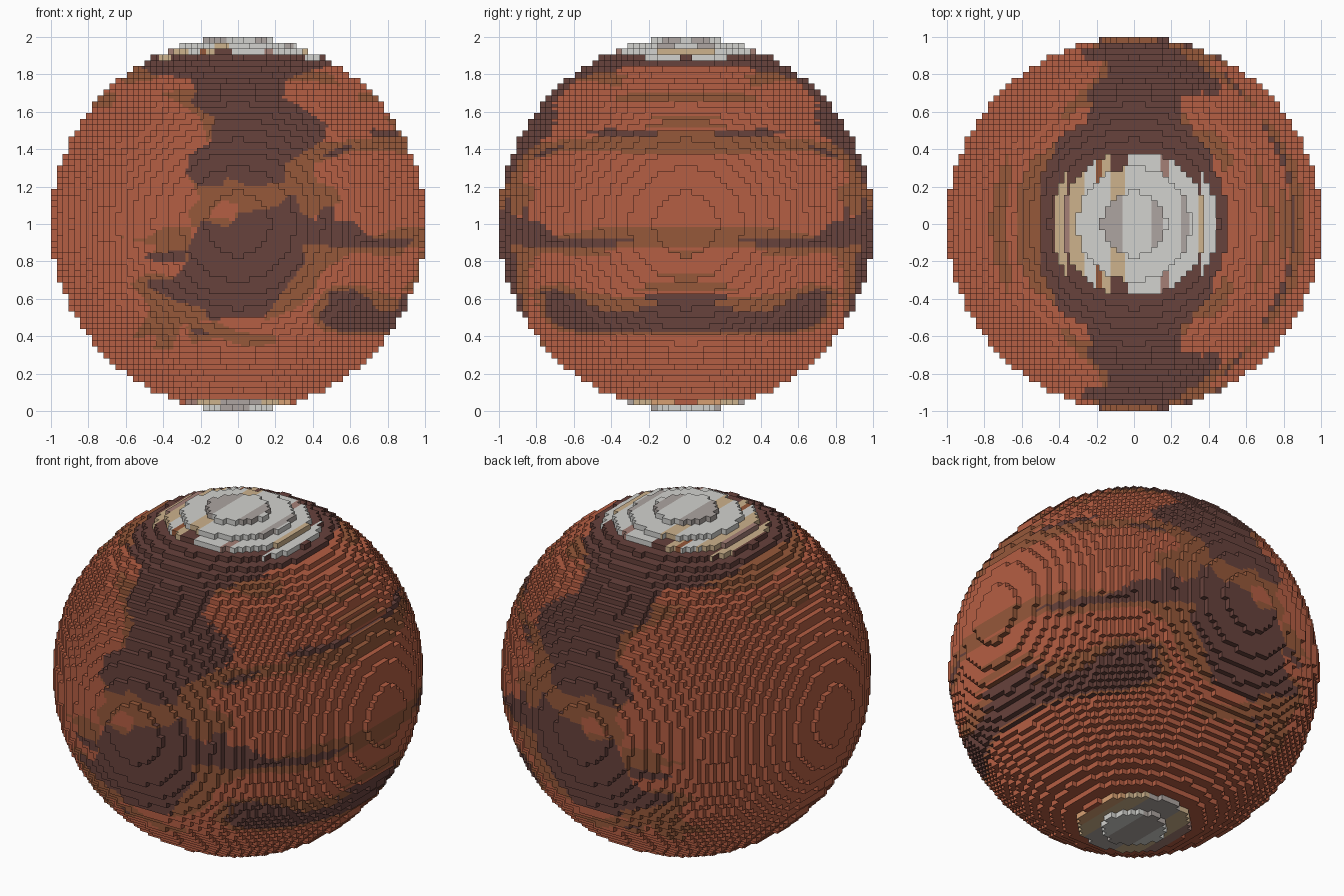
import bpy

N = 64                 # voxels across the ball
V = 2.0 / N            # voxel size
S = 2                  # sub-faces per voxel side, for finer colour edges

# Colours
names = {
    "rust": (0.462, 0.112, 0.056), "brown": (0.305, 0.098, 0.042),
    "dark": (0.136, 0.054, 0.045), "ice": (0.645, 0.645, 0.620),
    "grey_ice": (0.417, 0.376, 0.355), "tan": (0.610, 0.445, 0.262),
    "pink_dust": (0.376, 0.215, 0.181), "peach": (0.680, 0.351, 0.171),
}
index = {}
mats = []
for i, (n, c) in enumerate(names.items()):
    m = bpy.data.materials.new(n)
    m.diffuse_color = (*c, 1)
    mats.append(m)
    index[n] = i

# Surface patches: outlines in x,z, carried straight through from front to back
patches = []


def patch(colour, *pts):
    patches.append((colour, pts, min(p[0] for p in pts), max(p[0] for p in pts),
                    min(p[1] for p in pts), max(p[1] for p in pts)))


# Brown fringe, middle and upper right
patch("brown", (-.28, 1.28), (-.2, 1.14), (-.27, 1.06), (-.24, .98), (.3, .98), (.55, 1.12),
      (.52, 1.2), (.42, 1.22), (.4, 1.32), (.62, 1.39), (.92, 1.4), (.86, 1.5),
      (.68, 1.45), (.45, 1.44), (.35, 1.4), (.2, 1.3))
patch("brown", (.85, 1.38), (.83, 1.52), (.78, 1.58), (.9, 1.58), (.97, 1.38))
patch("brown", (.64, 1.65), (.64, 1.7), (.77, 1.7), (.79, 1.65))
patch("brown", (.24, 1.76), (.3, 1.84), (.5, 1.8), (.55, 1.74), (.35, 1.77))
# Brown fringe, lower right
patch("brown", (.34, .9), (.9, .88), (.88, .83), (.6, .84), (.45, .75), (.4, .62),
      (.3, .54), (.14, .48), (.25, .7))
patch("brown", (.87, .64), (.95, .72), (.97, .86), (1.1, .86), (1.1, .64))
patch("brown", (.72, .93), (.85, .98), (1.1, .99), (1.1, .88), (.9, .87))
patch("brown", (.38, .52), (.47, .66), (.64, .68), (.85, .6), (.97, .64), (.92, .4),
      (.6, .4), (.45, .43))
# Brown fringe, left side
patch("brown", (-.62, .93), (-.5, .92), (-.4, .98), (-.25, .98), (-.25, .8), (-.52, .81),
      (-.42, .88))
patch("brown", (-.58, .68), (-.48, .74), (-.2, .7), (-.16, .48), (-.3, .47), (-.35, .33),
      (-.45, .33), (-.43, .41), (-.56, .39), (-.46, .55))
patch("brown", (-.25, .36), (-.1, .39), (.05, .34), (.2, .36), (.2, .4), (0, .42), (-.12, .48),
      (-.28, .46))
patch("brown", (-.83, 1.68), (-.8, 1.72), (-.65, 1.7), (-.67, 1.63), (-.78, 1.63))
patch("brown", (-.66, 1.8), (-.55, 1.88), (-.44, 1.86), (-.42, 1.78), (-.6, 1.75))
patch("brown", (-.42, 1.7), (-.2, 1.73), (-.1, 1.57), (-.16, 1.42), (-.2, 1.57), (-.3, 1.64))
patch("rust", (-.16, 1.04), (-.02, 1.02), (0, 1.1), (-.08, 1.13))
# Large upper dark land
patch("dark", (-.52, 1.84), (-.46, 1.80), (-.26, 1.78), (-.22, 1.71), (-.26, 1.65),
      (-.13, 1.57), (-.14, 1.44), (-.26, 1.37), (-.28, 1.27), (-.21, 1.21), (-.09, 1.2),
      (-.06, 1.25), (.06, 1.2), (.25, 1.22), (.25, 1.32), (.36, 1.39), (.46, 1.45),
      (.48, 1.53), (.33, 1.63), (.24, 1.68), (.26, 1.78), (.46, 1.84), (.6, 1.84),
      (.6, 1.907), (-.6, 1.907))
# Large lower dark land with its arm to the right
patch("dark", (-.19, 1.02), (-.05, .98), (.01, 1.06), (.2, 1.09), (.3, 1.17), (.34, 1.05),
      (.42, 1.02), (.45, 1.09), (.51, 1.1), (.52, 1.02), (.62, 1.02), (.71, .93), (.94, .915),
      (.9, .88), (.54, .88), (.34, .89), (.36, .8), (.25, .65), (.14, .5), (-.16, .49),
      (-.18, .55), (-.31, .58), (-.48, .66), (-.49, .71), (-.34, .71), (-.27, .8), (-.26, .88))
# Lower right dark basin
patch("dark", (.43, .51), (.49, .57), (.49, .64), (.62, .65), (.7, .6), (.76, .53), (.85, .54),
      (.88, .63), (.97, .63), (.92, .42), (.55, .42), (.47, .46))
# Small dark streaks
patch("dark", (.45, 1.37), (.6, 1.43), (.62, 1.41), (.5, 1.35))
patch("dark", (.69, 1.48), (.72, 1.51), (.87, 1.49), (.84, 1.465))
patch("dark", (-.52, .83), (-.45, .8), (-.28, .8), (-.27, .86), (-.4, .85))
patch("dark", (-.27, .44), (-.2, .44), (-.13, .40), (-.22, .40))

# Polar cap bands: row -> (right limit in x, colour)
caps = {
    63: [(-.06, "grey_ice"), (.09, "ice"), (.155, "grey_ice"), (1, "ice")],
    62: [(-.13, "ice"), (-.05, "tan"), (.25, "ice"), (.29, "grey_ice"), (1, "ice")],
    61: [(-.34, "pink_dust"), (-.27, "tan"), (-.2, "ice"), (-.17, "brown"), (-.12, "tan"),
         (-.03, "dark"), (.14, "ice"), (.18, "pink_dust"), (.34, "ice"), (1, "tan")],
    60: [(-.42, "dark"), (-.36, "tan"), (.36, "dark"), (.44, "ice"), (1, "dark")],
    1: [(-.28, "rust"), (-.22, "pink_dust"), (-.1, "tan"), (.12, "grey_ice"), (.22, "tan"),
        (.28, "peach"), (1, "rust")],
    0: [(-.1, "ice"), (.06, "grey_ice"), (1, "ice")],
}


def inside(x, z, pts):
    hit = False
    for (x1, z1), (x2, z2) in zip(pts, pts[1:] + pts[:1]):
        if (z1 > z) != (z2 > z) and x < x1 + (z - z1) * (x2 - x1) / (z2 - z1):
            hit = not hit
    return hit


cache = {}


def colour_at(x, z):
    key = (round(x, 4), round(z, 4))
    if key not in cache:
        row = int(z / V)
        if row in caps:
            name = next(c for lim, c in caps[row] if x <= lim)
        else:
            name = "rust"
            for c, pts, x0, x1, z0, z1 in patches:
                if x0 <= x <= x1 and z0 <= z <= z1 and inside(x, z, pts):
                    name = c
        cache[key] = index[name]
    return cache[key]


def solid(p):
    return sum((c + .5 - N / 2) ** 2 for c in p) < (N / 2) ** 2


# Stepped ball: emit only the exposed voxel sides
verts, lookup, faces, face_mats = [], {}, [], []


def vert(p):
    if p not in lookup:
        lookup[p] = len(verts)
        verts.append((p[0] * V / S - 1, p[1] * V / S - 1, p[2] * V / S))
    return lookup[p]


filled = {(i, j, k) for i in range(N) for j in range(N) for k in range(N) if solid((i, j, k))}
for cell in filled:
    for axis in range(3):
        u, w = (axis + 1) % 3, (axis + 2) % 3
        for side in (0, 1):
            near = list(cell)
            near[axis] += 2 * side - 1
            if tuple(near) in filled:
                continue
            for a in range(S):
                for b in range(S):
                    quad = []
                    for da, db in ((0, 0), (1, 0), (1, 1), (0, 1)):
                        p = [0, 0, 0]
                        p[axis] = (cell[axis] + side) * S
                        p[u] = cell[u] * S + a + da
                        p[w] = cell[w] * S + b + db
                        quad.append(vert(tuple(p)))
                    mid = [0, 0, 0]
                    mid[axis] = cell[axis] + .5
                    mid[u] = cell[u] + (a + .5) / S
                    mid[w] = cell[w] + (b + .5) / S
                    faces.append(quad if side else quad[::-1])
                    face_mats.append(colour_at(mid[0] * V - 1, mid[2] * V))

mesh = bpy.data.meshes.new("planet_ball")
mesh.from_pydata(verts, [], faces)
for m in mats:
    mesh.materials.append(m)
mesh.polygons.foreach_set("material_index", face_mats)
mesh.update()
bpy.context.collection.objects.link(bpy.data.objects.new("planet_ball", mesh))
